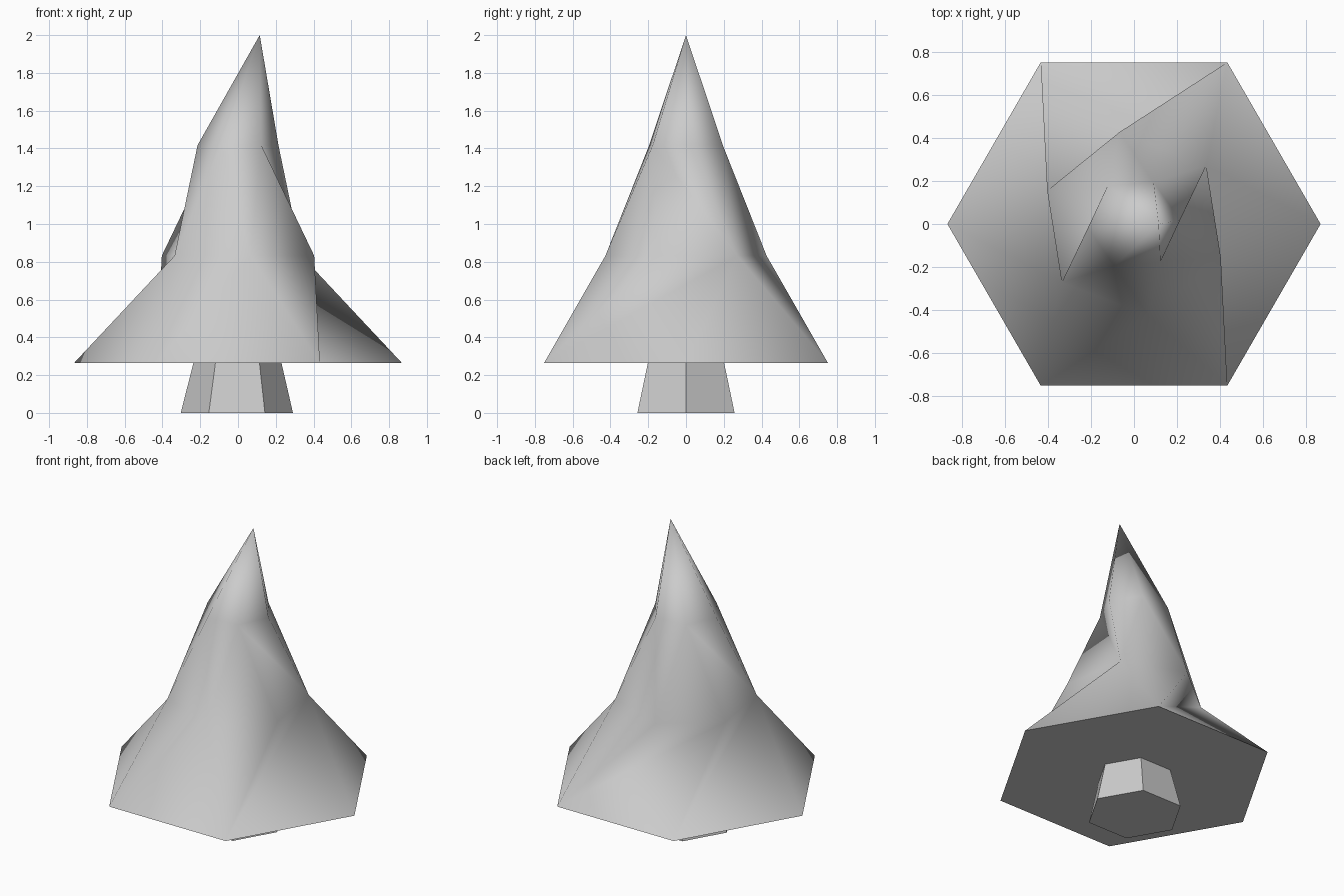
import bpy
import bmesh
from math import cos, sin, radians

cube = bpy.data.objects.get("Cube")
if cube:
    bpy.data.objects.remove(cube, do_unlink=True)

SIDES = 6
BASE_Z = 0.265

grey = bpy.data.materials.new("light grey")
grey.use_nodes = True
grey.diffuse_color = (0.6, 0.6, 0.6, 1)
grey.node_tree.nodes["Principled BSDF"].inputs["Base Color"].default_value = (0.6, 0.6, 0.6, 1)


def ring(bm, radius, z, turn=0, x=0):
    """Six corners around the vertical axis, turned by an angle in degrees."""
    angles = [radians(turn + 360 * i / SIDES) for i in range(SIDES)]
    return [bm.verts.new((x + radius * cos(a), radius * sin(a), z)) for a in angles]


def bridge(bm, low, high, rising):
    """Join two rings with triangles; 'rising' lists sides split from low i to high i+1."""
    for i in range(SIDES):
        j = (i + 1) % SIDES
        if i in rising:
            bm.faces.new((low[i], low[j], high[j]))
            bm.faces.new((low[i], high[j], high[i]))
        else:
            bm.faces.new((low[i], low[j], high[i]))
            bm.faces.new((low[j], high[j], high[i]))


def finish(bm, name):
    bmesh.ops.recalc_face_normals(bm, faces=bm.faces[:])
    mesh = bpy.data.meshes.new(name)
    bm.to_mesh(mesh)
    bm.free()
    mesh.materials.append(grey)
    obj = bpy.data.objects.new(name, mesh)
    bpy.context.collection.objects.link(obj)
    return obj


# Trunk: tapered six-sided post, flat shaded
bm = bmesh.new()
foot = ring(bm, 0.297, 0, x=-0.006)
neck = ring(bm, 0.233, BASE_Z, x=-0.003)
for i in range(SIDES):
    j = (i + 1) % SIDES
    bm.faces.new((foot[i], foot[j], neck[j], neck[i]))
bm.faces.new(foot[::-1])
bm.faces.new(neck)
finish(bm, "trunk")

# Foliage: twisted rings closing to an off-centre tip, smooth above a flat underside
bm = bmesh.new()
skirt = ring(bm, 0.867, BASE_Z)
middle = ring(bm, 0.432, 0.832, turn=39)
upper = ring(bm, 0.215, 1.417, turn=5)
tip = bm.verts.new((0.115, 0, 2))
bridge(bm, skirt, middle, rising={1, 2, 5})
bridge(bm, middle, upper, rising={0, 1, 3, 4})
for i in range(SIDES):
    bm.faces.new((upper[i], upper[(i + 1) % SIDES], tip))
for face in bm.faces:
    face.smooth = True
underside = bm.faces.new(skirt[::-1])
for edge in underside.edges:
    edge.smooth = False
finish(bm, "foliage")
